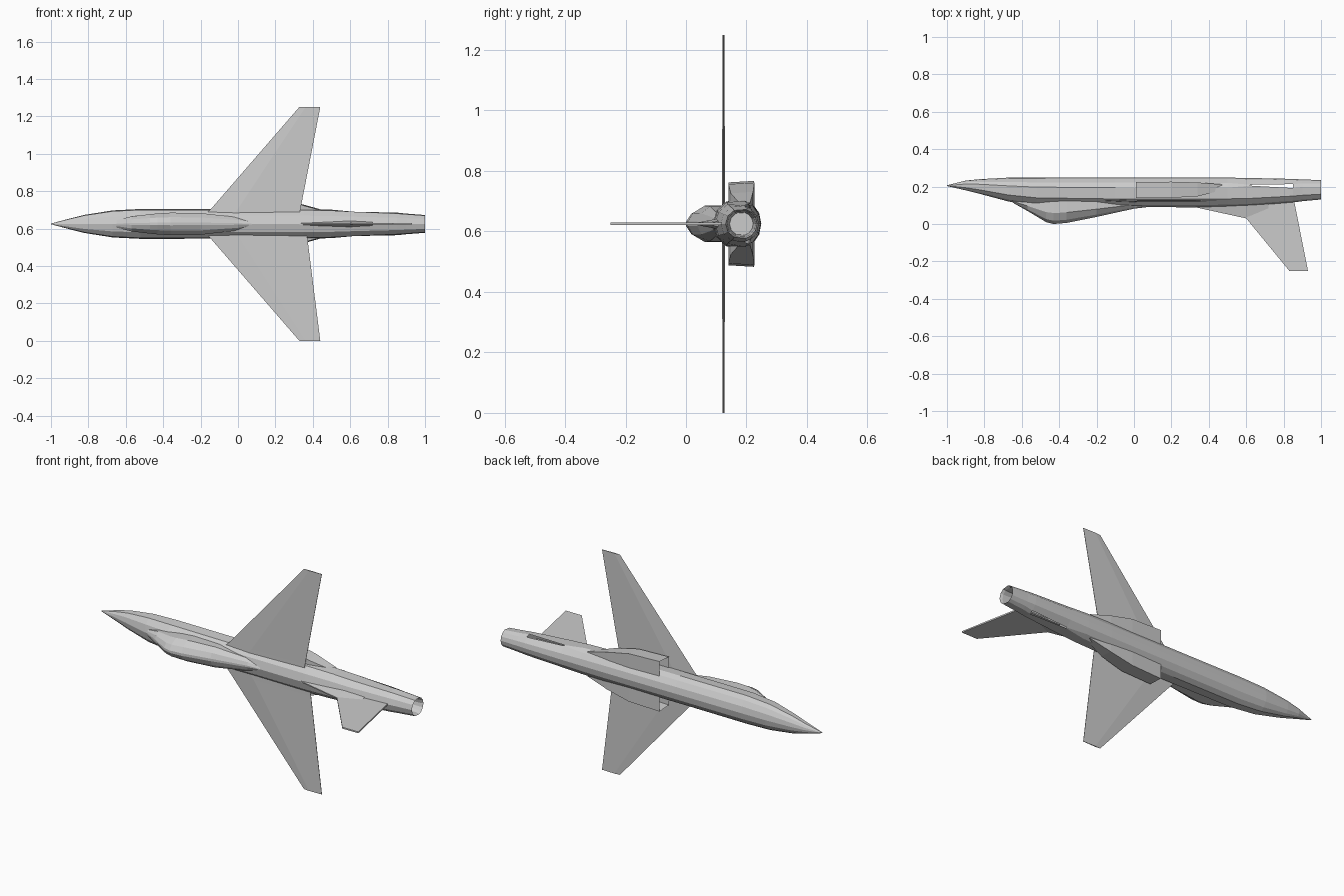
import bpy, bmesh
from math import sin, cos, radians

if "Cube" in bpy.data.objects:
    bpy.data.objects.remove(bpy.data.objects["Cube"])

ZC = 0.625  # centre line height


def make(name, verts, faces):
    me = bpy.data.meshes.new(name)
    me.from_pydata(verts, [], faces)
    bm = bmesh.new()
    bm.from_mesh(me)
    bmesh.ops.remove_doubles(bm, verts=bm.verts, dist=1e-5)
    bmesh.ops.recalc_face_normals(bm, faces=bm.faces)
    bm.to_mesh(me)
    bm.free()
    ob = bpy.data.objects.new(name, me)
    bpy.context.collection.objects.link(ob)
    return ob


def loft(name, rings, skip=(), cap_start=False, cap_end=False):
    n = len(rings[0])
    verts = [p for r in rings for p in r]
    faces = []
    for i in range(len(rings) - 1):
        for j in range(n):
            if (i, j) not in skip:
                k = (j + 1) % n
                faces.append((i*n + j, i*n + k, (i+1)*n + k, (i+1)*n + j))
    if cap_start:
        faces.append(tuple(range(n)))
    if cap_end:
        faces.append(tuple(range(len(verts) - n, len(verts))))
    return make(name, verts, faces)


def ring(x, yc, ry, rz, a=18, b=40):
    angles = (a, b, 65, 90, 115, 180-b, 180-a, 207, 238, 270, 302, 333)
    return [(x, yc + ry*sin(radians(t)), ZC + rz*cos(radians(t))) for t in angles]


# Fuselage: open-ended tube with a tailplane slot on each side
body = [(-1, .205, .002, .002), (-.9, .206, .026, .03), (-.82, .2, .04, .051),
        (-.67, .184, .064, .076), (-.52, .174, .075, .084), (-.1, .17, .079, .083),
        (.35, .169, .08, .083), (.5, .17, .078, .08), (.62, .171, .075, .073, 27, 31),
        (.85, .178, .063, .062, 13, 34), (.9, .18, .058, .058), (1, .183, .052, .05)]
rings = [ring(*s) for s in body]
# Nozzle lining folds back inside the tail and ends in a disc
rings += [ring(.985, .183, .047, .045), ring(.89, .183, .039, .039)]
loft("fuselage", rings, skip={(8, 0), (8, 5)}, cap_end=True)

# Canopy with its fairing
canopy = [(-.65, .115, .02), (-.57, .07, .04), (-.47, .01, .052), (-.43, 0, .056),
          (-.36, .006, .06), (-.2, .038, .058), (0, .082, .035), (.12, .096, .006)]
rings = []
for x, top, w in canopy:
    mid = top + (.13 - top) * .45
    half = [(.14, w), (mid, w), (top + (mid - top) * .3, w * .6), (top, w * .12)]
    rings.append([(x, y, ZC + z) for y, z in half] +
                 [(x, y, ZC - z) for y, z in reversed(half)])
loft("canopy", rings, cap_start=True, cap_end=True)

# Wings: thin tapered aerofoil, slightly different trailing edge on each side


def section(le, te, z, t):
    q = le + (te - le) * .3
    return [(le, .124, z), (q, .124 - t, z), (te, .123, z),
            (te, .125, z), (q, .124 + t, z)]


for side, s, te in (("upper", 1, .335), ("lower", -1, .372)):
    rings = [section(-.205, te - .012, ZC + s * .02, .006),
             section(-.14, te, ZC + s * .085, .005),
             section(.328, .44, ZC + s * .625, .003)]
    loft(side + "_wing", rings, cap_start=True, cap_end=True)

# Engine intakes: open boxes that blend back into the body
for side, s in (("upper", 1), ("lower", -1)):
    stations = [(.01, .14, .224, .142), (.2, .14, .226, .136),
                (.34, .148, .222, .106), (.47, .18, .212, .07)]
    rings = [[(x, y0, ZC + s * .055), (x, y0, ZC + s * (w - .005)),
              (x, y1, ZC + s * w), (x, y1, ZC + s * .045)]
             for x, y0, y1, w in stations]
    loft(side + "_intake", rings)

# Tail fin
fin = [(.6, .03), (.83, -.25), (.93, -.25), (.855, .13), (.6, .13)]
loft("tail_fin", [[(x, y, ZC + d) for x, y in fin] for d in (-.004, .004)],
     cap_start=True, cap_end=True)

# Low fillet leading into the fin
rings = [[(x, .12, ZC - w), (x, top, ZC - .003), (x, top, ZC + .003), (x, .12, ZC + w)]
         for x, top, w in ((.33, .089, .012), (.6, .03, .02), (.72, .08, .012))]
loft("fin_fillet", rings, cap_start=True, cap_end=True)
